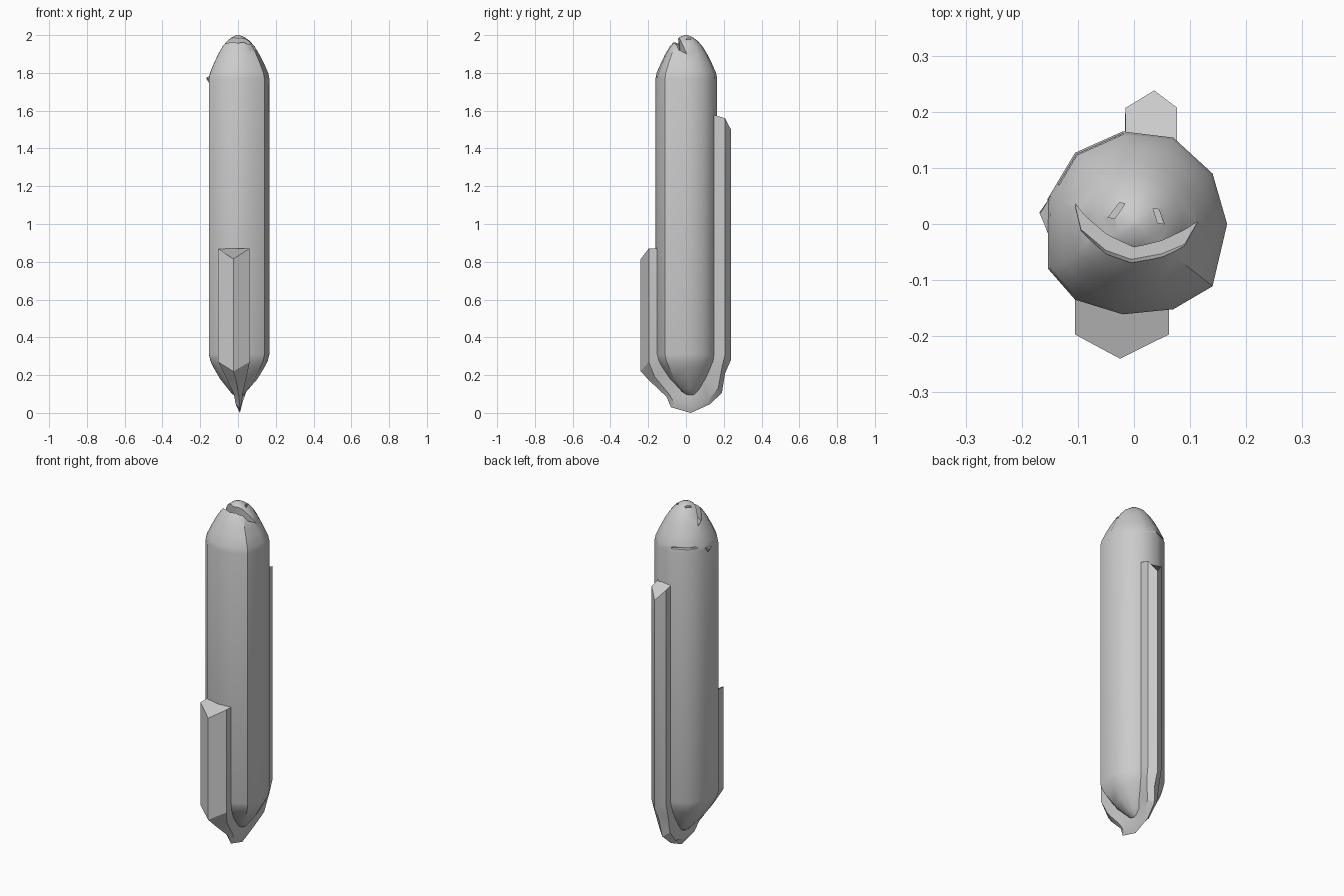
import bpy, bmesh
from math import radians

if "Cube" in bpy.data.objects:
    bpy.data.objects.remove(bpy.data.objects["Cube"])


def finish(bm, name):
    bmesh.ops.recalc_face_normals(bm, faces=bm.faces)
    me = bpy.data.meshes.new(name)
    bm.to_mesh(me)
    bm.free()
    ob = bpy.data.objects.new(name, me)
    bpy.context.collection.objects.link(ob)
    return ob


def loft(rings, name):
    """Skin a row of equal-length vertex rings and cap both ends."""
    bm = bmesh.new()
    rows = [[bm.verts.new(p) for p in ring] for ring in rings]
    n = len(rows[0])
    for a, b in zip(rows, rows[1:]):
        for i in range(n):
            j = (i + 1) % n
            bm.faces.new((a[i], a[j], b[j], b[i]))
    bm.faces.new(rows[0][::-1])
    bm.faces.new(rows[-1])
    return finish(bm, name)


def prism(outline, z0, z1, name, lean=0.0):
    return loft([[(x, y + lean, z0) for x, y in outline],
                 [(x, y, z1) for x, y in outline]], name)


def activate(ob):
    bpy.ops.object.select_all(action='DESELECT')
    ob.select_set(True)
    bpy.context.view_layer.objects.active = ob


def smooth(ob, angle):
    activate(ob)
    bpy.ops.object.shade_smooth_by_angle(angle=radians(angle))


def cut(ob, cutter):
    cutter.hide_render = True
    m = ob.modifiers.new("cut", 'BOOLEAN')
    m.operation, m.solver, m.object = 'DIFFERENCE', 'EXACT', cutter
    activate(ob)
    bpy.ops.object.modifier_apply(modifier=m.name)
    bpy.data.objects.remove(cutter)


# Irregular eleven-sided body with rounded ends
section = [(.166, 0), (.14, .09), (.07, .154), (-.02, .165), (-.105, .127),
           (-.154, .045), (-.153, -.08), (-.105, -.135), (-.02, -.161),
           (.07, -.152), (.14, -.111)]
profile = [(.087, .04), (.1, .2), (.13, .36), (.18, .62), (.24, .84), (.275, .95),
           (.31, 1), (1.77, 1), (1.8, .965), (1.85, .83), (1.9, .68),
           (1.94, .53), (1.97, .37), (1.99, .2), (2.0, .05)]
body = loft([[(x * s, y * s + (.03 * (1 - s) if z < 1 else 0), z)
              for x, y in section] for z, s in profile], "body")

# Carved grin and two eyes in the top
grin = [(-.106, .018), (-.094, -.03), (-.05, -.067), (-.005, -.083), (.05, -.073),
        (.09, -.056), (.114, -.015), (.09, -.027), (.05, -.042), (0, -.053),
        (-.05, -.03), (-.09, 0)]
cut(body, prism(grin, 1.895, 2.1, "grin_cutter", .02))
for x, y, lean in ((-.031, .024, .008), (.043, .014, -.006)):
    eye = [(x - .007 - lean, y - .012), (x + .005 - lean, y - .014),
           (x + .007 + lean, y + .012), (x - .003 + lean, y + .014)]
    cut(body, prism(eye, 1.965, 2.1, "eye_cutter"))

# Thin slit across the back left shoulder, with a small raised lip
slit = [(-.015, .145), (-.15, .06), (-.25, .06), (-.12, .25), (-.03, .2)]
cut(body, prism(slit, 1.788, 1.798, "slit_cutter"))
smooth(body, 38)
loft([[(-.148, .05, 1.785), (-.148, -.03, 1.77), (-.148, .02, 1.74)],
      [(-.168, .021, 1.775), (-.168, .019, 1.77), (-.167, .02, 1.768)]], "slit_lip")

# Ridged strap: front, under the bottom, up the back.
# inner y,z  shoulder y,z  ridge y,z  left x, ridge x, right x
path = [(-.13, .87, -.197, .87, -.24, .815, -.105, -.025, .062),
        (-.13, .29, -.197, .27, -.24, .22, -.105, -.025, .062),
        (-.10, .24, -.165, .19, -.195, .172, -.065, -.01, .045),
        (-.05, .15, -.09, .10, -.103, .085, -.022, .005, .025),
        (-.02, .11, -.06, .05, -.08, .03, -.013, .01, .02),
        (.03, .10, .025, .04, .025, 0, -.01, .01, .02),
        (.07, .13, .11, .06, .125, .045, -.01, .01, .025),
        (.09, .20, .17, .13, .19, .105, -.015, .02, .05),
        (.12, .28, .19, .24, .207, .21, -.016, .03, .07),
        (.14, .32, .207, .31, .238, .28, -.015, .036, .077),
        (.14, 1.58, .207, 1.56, .238, 1.5, -.015, .036, .077)]
strap = loft([[(xl, iy, iz), (xl, sy, sz), (xm, ry, rz), (xr, sy, sz), (xr, iy, iz)]
              for iy, iz, sy, sz, ry, rz, xl, xm, xr in path], "strap")
smooth(strap, 25)
